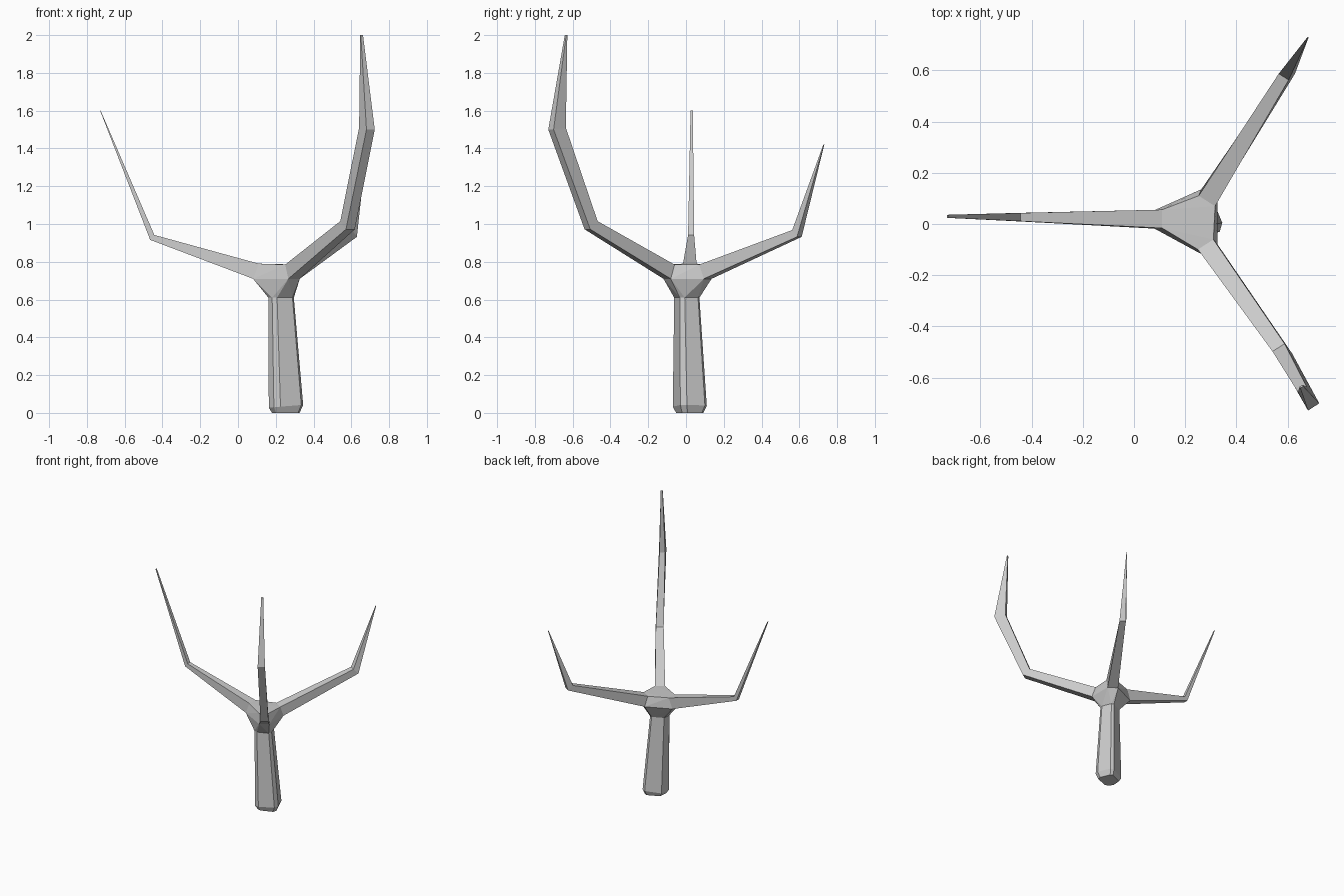
import bpy, bmesh
from mathutils import Vector

if "Cube" in bpy.data.objects:
    bpy.data.objects.remove(bpy.data.objects["Cube"])


def make_object(name, bm):
    bmesh.ops.recalc_face_normals(bm, faces=bm.faces[:])
    mesh = bpy.data.meshes.new(name)
    bm.to_mesh(mesh)
    bm.free()
    obj = bpy.data.objects.new(name, mesh)
    bpy.context.collection.objects.link(obj)
    return obj


def loft(name, rings, cap_start=False, cap_end=False):
    bm = bmesh.new()
    loops = [[bm.verts.new(p) for p in ring] for ring in rings]
    n = len(rings[0])
    for a, b in zip(loops, loops[1:]):
        for i in range(n):
            j = (i + 1) % n
            bm.faces.new((a[i], a[j], b[j], b[i]))
    if cap_start:
        bm.faces.new(loops[0])
    if cap_end:
        bm.faces.new(loops[-1])
    return make_object(name, bm)


def branch_ring(side, inner, outer, half_in, half_out):
    i, o = Vector(inner), Vector(outer)
    return [i - side * half_in, i + side * half_in,
            o + side * half_out, o - side * half_out]


# Trunk: a turned square with uneven cut corners, tapering upward
section = [(.163, -.02), (.19, -.06), (.225, -.07), (.335, -.03),
           (.345, .005), (.305, .10), (.28, .11), (.17, .06)]


def trunk_ring(z, scale, anchor, tilt=0.0):
    ax, ay = anchor
    return [Vector((ax + (x - ax) * scale, ay + (y - ay) * scale,
                    z + tilt * (x - .25))) for x, y in section]


trunk_top = trunk_ring(.61, .74, (.155, -.04))
loft("trunk", [trunk_ring(0, .80, (.25, .02)),
               trunk_ring(.035, 1, (.25, .02), .08), trunk_top],
     cap_start=True, cap_end=False)

# Branches: side direction, then (inner edge, outer edge, half widths) per joint
branches = {
    "left_branch": ((0, 1, 0), [
        ((.11, .02, .79), (.08, .018, .71), .036, .036),
        ((-.443, .027, .942), (-.465, .027, .916), .016, .016),
        ((-.727, .03, 1.6), (-.73, .03, 1.6), .006, .006)]),
    "back_branch": ((-.84, .54, 0), [
        ((.285, .09, .785), (.295, .115, .71), .038, .038),
        ((.585, .575, .968), (.61, .60, .932), .023, .023),
        ((.679, .728, 1.42), (.681, .731, 1.42), .002, .002)]),
    "front_branch": ((.84, .54, 0), [
        ((.28, -.08, .785), (.297, -.10, .71), .036, .036),
        ((.565, -.483, 1.015), (.595, -.522, .972), .028, .028),
        ((.658, -.647, 1.51), (.702, -.715, 1.5), .02, .026),
        ((.653, -.632, 2.0), (.656, -.638, 2.0), .007, .007)]),
}
hub_rings = [trunk_top]
for name, (side, joints) in branches.items():
    rings = [branch_ring(Vector(side), *joint) for joint in joints]
    hub_rings.append(rings[0])
    loft(name, rings, cap_end=True)

# Fork: hull joining trunk and branches, with the covered faces removed
bm = bmesh.new()
owner = {}
for k, ring in enumerate(hub_rings):
    for p in ring:
        owner[bm.verts.new(p)] = k
bmesh.ops.convex_hull(bm, input=bm.verts[:])
covered = [f for f in bm.faces if len({owner[v] for v in f.verts}) == 1]
bmesh.ops.delete(bm, geom=covered, context='FACES')
make_object("fork", bm)
